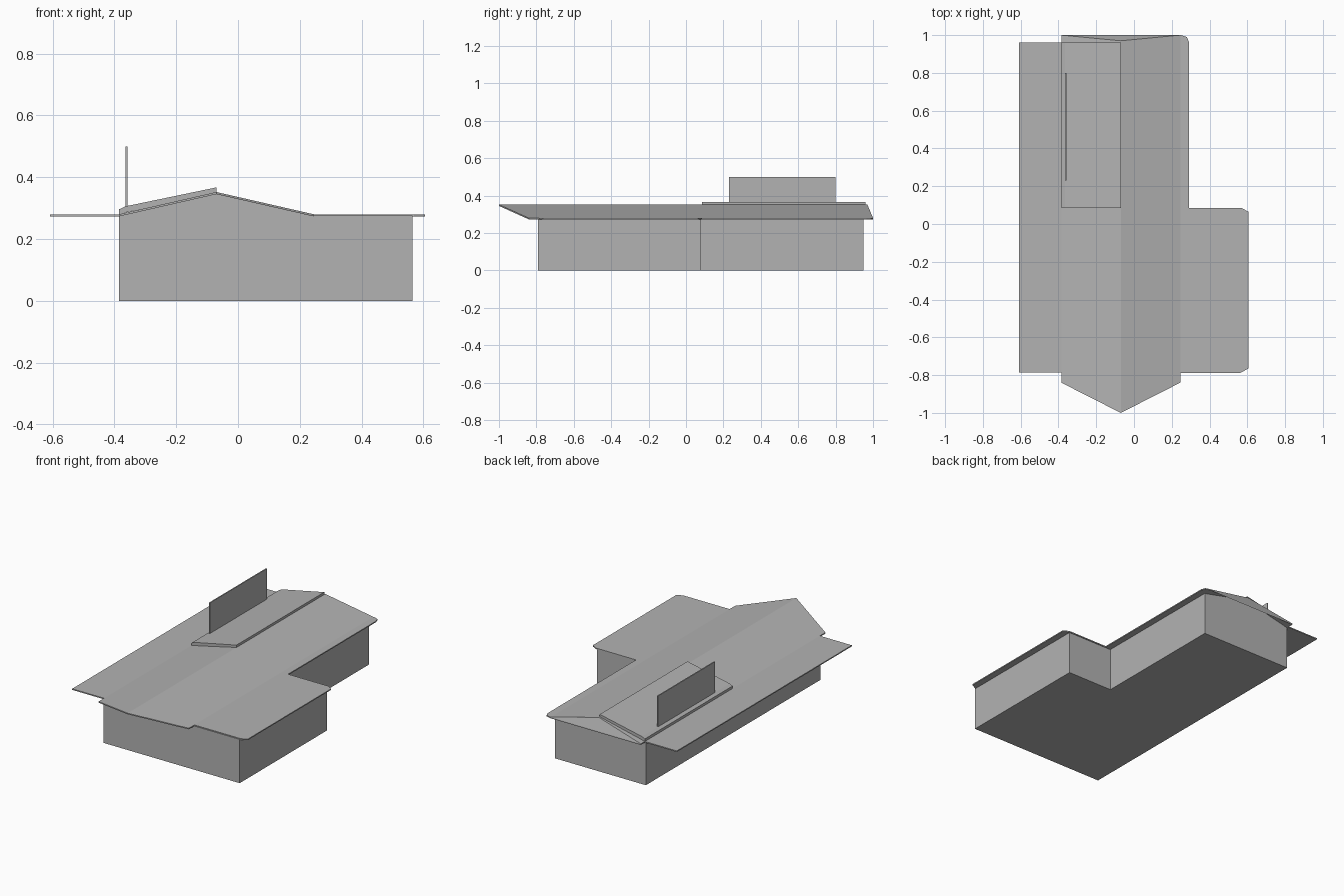
import bpy, bmesh

cube = bpy.data.objects.get("Cube")
if cube:
    bpy.data.objects.remove(cube, do_unlink=True)

grey = bpy.data.materials.new("plain_grey")
grey.use_nodes = True
colour = (0.45, 0.45, 0.45, 1)
grey.diffuse_color = colour
grey.node_tree.nodes["Principled BSDF"].inputs["Base Color"].default_value = colour

RIDGE_X, RIDGE_Z = -0.07, 0.352
LEFT, RIGHT, EAVE_Z = -0.385, 0.245, 0.28


def roof_z(x):
    """Height of the low gable, flat outside its eaves."""
    run = abs(x - RIDGE_X) / (RIGHT - RIDGE_X)
    return RIDGE_Z + (EAVE_Z - RIDGE_Z) * min(run, 1)


def slab(name, outlines, height, lower):
    """Lay plan outlines at a height and thicken them downwards."""
    bm = bmesh.new()
    for outline in outlines:
        bm.faces.new([bm.verts.new((x, y, height(x))) for x, y in outline])
    bmesh.ops.remove_doubles(bm, verts=bm.verts, dist=0.0001)
    grown = bmesh.ops.extrude_face_region(bm, geom=bm.faces[:], use_keep_orig=True)
    for v in grown["geom"]:
        if isinstance(v, bmesh.types.BMVert):
            v.co.z = lower(v.co.z)
    bmesh.ops.recalc_face_normals(bm, faces=bm.faces)
    mesh = bpy.data.meshes.new(name)
    bm.to_mesh(mesh)
    bm.free()
    mesh.materials.append(grey)
    ob = bpy.data.objects.new(name, mesh)
    bpy.context.collection.objects.link(ob)
    return ob


def rect(x0, x1, y0, y1):
    return [(x0, y0), (x1, y0), (x1, y1), (x0, y1)]


def thin(z):
    return z - 0.007


def ground(z):
    return 0


# Walls: gabled hall with a flat side wing
slab("walls", [
    rect(LEFT, RIDGE_X, -0.79, 0.95),
    rect(RIDGE_X, RIGHT, -0.79, 0.95),
    [(RIGHT, -0.79), (0.565, -0.79), (0.565, 0.08), (0.25, 0.08), (0.25, 0.95), (RIGHT, 0.95)],
], lambda x: roof_z(x) - 0.004, ground)

# Gable roof with a pointed front overhang
slab("gable_roof", [
    [(LEFT, -0.84), (RIDGE_X, -1), (RIDGE_X, 0.97), (LEFT, 1)],
    [(RIDGE_X, -1), (RIGHT, -0.84), (RIGHT, 1), (RIDGE_X, 0.97)],
    [(LEFT, 1), (RIDGE_X, 0.97), (RIGHT, 1)],
], roof_z, thin)

# Flat eaves and wing roof
slab("left_eave", [rect(-0.608, LEFT, -0.785, 0.96)], roof_z, thin)
slab("wing_roof", [[
    (RIGHT, -0.785), (0.57, -0.785), (0.605, -0.765), (0.605, 0.065), (0.57, 0.085),
    (0.29, 0.085), (0.29, 0.965), (0.28, 0.99), (0.25, 1), (RIGHT, 1),
]], roof_z, thin)

# Raised panel on the left slope, with a bevelled lower edge
bevel_x = -0.365
slab("raised_panel", [
    rect(LEFT, bevel_x, 0.085, 0.96),
    rect(bevel_x, RIDGE_X, 0.085, 0.96),
], lambda x: roof_z(x) + (0.016 if x < bevel_x - 0.01 else 0.021 if x < RIDGE_X - 0.01 else 0.015),
    lambda z: z - 0.02)

# Upright board standing on the panel
slab("upright_board", [rect(-0.365, -0.358, 0.23, 0.8)], lambda x: 0.5, lambda z: 0.295)
